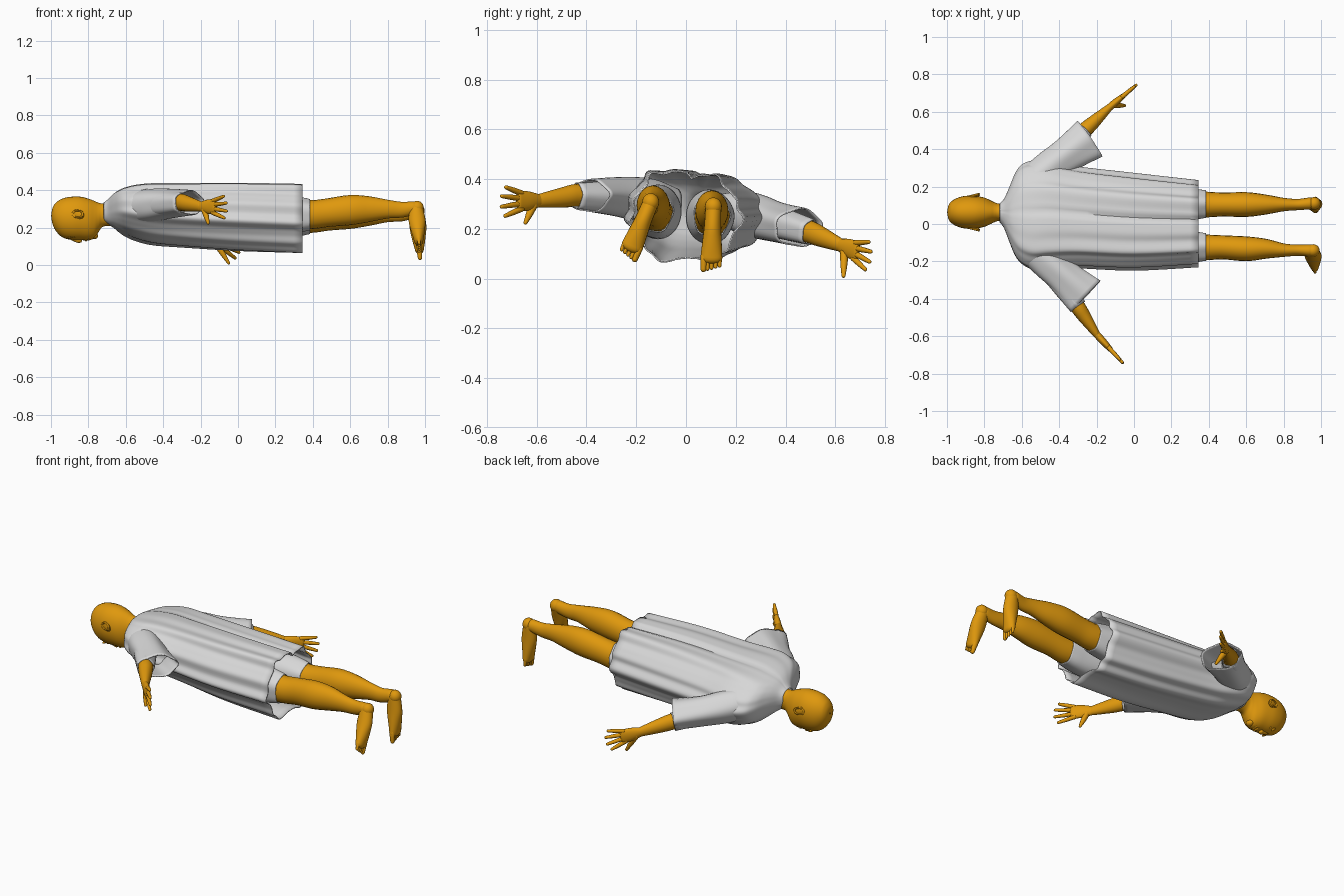
import bpy, math
from mathutils import Vector as V

old = bpy.data.objects.get("Cube")
if old:
    bpy.data.objects.remove(old, do_unlink=True)


def material(name, rgb):
    m = bpy.data.materials.new(name)
    m.use_nodes = True
    m.diffuse_color = (*rgb, 1)
    bsdf = m.node_tree.nodes["Principled BSDF"]
    bsdf.inputs["Base Color"].default_value = (*rgb, 1)
    bsdf.inputs["Roughness"].default_value = 0.7
    return m


SKIN = material("orange skin", (0.74, 0.315, 0.004))
CLOTH = material("pale grey cloth", (0.68, 0.68, 0.68))


def finish(ob, mat):
    ob.data.materials.append(mat)
    bpy.context.view_layer.objects.active = ob
    ob.select_set(True)
    bpy.ops.object.shade_smooth_by_angle(angle=math.radians(50))
    ob.select_set(False)


def spline(pts, steps):
    """Catmull-Rom interpolation of section tuples."""
    out, n = [], len(pts)
    for i in range(n - 1):
        quad = [pts[max(i - 1, 0)], pts[i], pts[i + 1], pts[min(i + 2, n - 1)]]
        for s in range(steps):
            t = s / steps
            out.append([b + 0.5 * t * (c - a + t * (2*a - 5*b + 4*c - d + t * (3*(b - c) + d - a)))
                        for a, b, c, d in zip(*quad)])
    return out + [list(pts[-1])]


def tube(name, pts, mat, up=(0, 0, 1), axis=None, segs=20, steps=5, caps=True,
         power=1.0, fold=None, thick=0):
    """Loft elliptical sections (x, y, z, half width, half height) along a path."""
    secs = spline(pts, steps)
    n = len(secs)
    rings = []
    for i, s in enumerate(secs):
        t = V(axis) if axis else V(secs[min(i + 1, n - 1)][:3]) - V(secs[max(i - 1, 0)][:3])
        rings.append((V(s[:3]), t.normalized(), s[3], s[4], i / (n - 1)))
    if caps:
        def dome(ring, sign):
            c, t, a, b, u = ring
            return [(c + t * sign * min(a, b) * math.sin(k), t, a * math.cos(k), b * math.cos(k), u)
                    for k in (0.4, 0.8, 1.2, 1.5)]
        rings = dome(rings[0], -1)[::-1] + rings + dome(rings[-1], 1)
    verts, faces = [], []
    for c, t, a, b, u in rings:
        side = V(up).cross(t).normalized()
        top = t.cross(side)
        for k in range(segs):
            ang = 2 * math.pi * k / segs
            ca, sa = math.cos(ang), math.sin(ang)
            f = fold(ang, u) if fold else 1
            verts.append(c + side * math.copysign(abs(ca) ** power, ca) * a * f
                         + top * math.copysign(abs(sa) ** power, sa) * b * f)
    for r in range(len(rings) - 1):
        for k in range(segs):
            q, j = r * segs, (k + 1) % segs
            faces.append((q + k, q + j, q + segs + j, q + segs + k))
    if caps:
        faces += [tuple(range(segs))[::-1], tuple(range(len(verts) - segs, len(verts)))]
    me = bpy.data.meshes.new(name)
    me.from_pydata(verts, [], faces)
    ob = bpy.data.objects.new(name, me)
    bpy.context.collection.objects.link(ob)
    finish(ob, mat)
    if thick:
        ob.modifiers.new("thickness", "SOLIDIFY").thickness = thick
    return ob


def ball(name, loc, size, rot=(0, 0, 0)):
    bpy.ops.mesh.primitive_uv_sphere_add(segments=20, ring_count=12, location=loc, rotation=rot)
    ob = bpy.context.object
    ob.name, ob.scale = name, size
    finish(ob, SKIN)


# Head, facing down, with the crown toward -x
HY = 0.063
head = [(-.997, .264, .004, .004), (-.995, .263, .026, .03), (-.988, .261, .044, .052),
        (-.975, .258, .059, .074), (-.95, .253, .074, .097), (-.92, .251, .084, .11),
        (-.88, .25, .089, .116), (-.84, .249, .086, .116), (-.80, .244, .078, .111),
        (-.768, .243, .064, .1), (-.745, .255, .053, .078), (-.72, .268, .047, .062),
        (-.66, .275, .055, .065)]
tube("head_and_neck", [(x, HY, z, a, b) for x, z, a, b in head], SKIN, axis=(1, 0, 0), segs=32)
tube("nose", [(-.89, HY, .141, .008, .008), (-.86, HY, .132, .011, .012),
              (-.845, HY, .13, .017, .011)], SKIN, segs=12)
for z, x in ((.134, -.812), (.139, -.798)):
    ball("lip", (x, HY, z), (.008, .024, .007))
ball("chin", (-.768, HY, .156), (.02, .026, .017))
for s, side in ((1, "left"), (-1, "right")):
    ball(side + "_brow", (-.9, HY + s * .032, .148), (.009, .024, .007))
    ball(side + "_eye", (-.878, HY + s * .034, .151), (.008, .014, .007))
    ball(side + "_ear", (-.855, HY + s * .085, .272), (.034, .009, .023), (0, .4, s * .25))
    bpy.ops.mesh.primitive_torus_add(location=(-.857, HY + s * .091, .273), major_radius=.022,
                                     minor_radius=.005, major_segments=24, minor_segments=8,
                                     rotation=(math.pi / 2, 0, s * .25))
    rim = bpy.context.object
    rim.name, rim.scale = side + "_ear_rim", (1.25, .85, 1)
    finish(rim, SKIN)


# Gown body: broad pleats deepen toward the open hem, with a seam down the back
def pleats(ang, u):
    wave = .45 * math.sin(6 * ang + .6) + .45 * math.sin(11 * ang + 1) + .2 * math.sin(17 * ang)
    seam = math.exp(-((ang - math.pi / 2) / .05) ** 2)
    belly = math.exp(-((ang - 4.4) / .16) ** 2)
    return 1 + u ** 1.4 * (.085 * wave + .13 * belly) - seam * (.02 + .1 * u * u)


gown = [(-.718, .06, .282, .05, .052), (-.695, .056, .285, .078, .066), (-.665, .05, .29, .15, .088),
        (-.635, .05, .288, .22, .107), (-.6, .05, .284, .262, .124), (-.54, .046, .279, .285, .143),
        (-.45, .045, .273, .28, .158), (-.3, .033, .268, .26, .165), (0, .01, .26, .246, .176),
        (.345, 0, .252, .216, .18)]
tube("gown_body", gown, CLOTH, up=(0, .16, 1), axis=(1, 0, 0), segs=144, caps=False,
     power=.87, fold=pleats, thick=.006)


# Sleeves: start inside the shoulders and flare to wide open cuffs
def ripples(ang, u):
    return 1 + .05 * u * math.sin(5 * ang + 1)


sleeves = {
    "left": [(-.585, .13, .28, .05, .06), (-.53, .225, .266, .088, .085),
             (-.46, .29, .247, .093, .088), (-.36, .365, .224, .094, .08),
             (-.235, .452, .205, .115, .078)],
    "right": [(-.585, -.04, .302, .05, .06), (-.535, -.125, .31, .088, .085),
              (-.47, -.195, .318, .093, .088), (-.37, -.287, .328, .092, .078),
              (-.26, -.39, .333, .114, .066)]}
for side, pts in sleeves.items():
    tube(side + "_sleeve", pts, CLOTH, segs=48, caps=False, fold=ripples, thick=.006)


# Arms with close undersleeves, and hands
def arm(side, shoulder, elbow, wrist, tip, thumb):
    S, E, W, T, B = map(V, (shoulder, elbow, wrist, tip, thumb))
    tube(side + "_arm", [(*S, .06, .06), (*S.lerp(E, .5), .052, .052), (*E, .042, .046),
                         (*E.lerp(W, .4), .036, .041), (*W, .02, .027)], SKIN)
    tube(side + "_undersleeve", [(*S, .066, .068), (*S.lerp(E, .5), .061, .064),
                                 (*E.lerp(W, .08), .047, .052)],
         CLOTH, segs=32, caps=False, fold=ripples, thick=.004)
    d = (T - W).normalized()
    v = (V((0, 0, 1)) - d * d.z).normalized()
    length = (T - W).length
    K = W + d * length * .5
    tube(side + "_palm", [(*W, .019, .026), (*W.lerp(K, .5), .019, .038), (*K, .014, .041)], SKIN)
    for i, reach in enumerate((.86, 1, .98, .8)):
        off = i - 1.5
        base = K - d * .012 + v * off * .021
        end = base + (d + v * off * .2).normalized() * length * .5 * reach
        tube(f"{side}_finger_{i + 1}", [(*base, .012, .012), (*base.lerp(end, .5), .011, .011),
                                        (*end, .008, .008)], SKIN, segs=10, steps=3)
    root = W + d * .03 - v * .015
    tube(side + "_thumb", [(*root, .018, .018), (*root.lerp(B, .55), .014, .014),
                           (*B, .008, .008)], SKIN, segs=10, steps=3)


arm("left", (-.5, .25, .26), (-.275, .49, .19), (-.135, .62, .135), (.018, .748, .085),
    (-.05, .633, .011))
arm("right", (-.5, -.17, .315), (-.31, -.43, .335), (-.2, -.59, .313), (-.053, -.75, .31),
    (-.16, -.645, .225))


# Legs, short trouser legs and bare feet
def leg(side, y0, y1, z0, heel, toe):
    H, T = V(heel), V(toe)
    mid = (y0 + y1) / 2
    tube(side + "_leg", [(.3, y0, z0, .075, .08), (.4, y0, z0 + .002, .068, .077),
                         (.48, y0, z0 + .012, .064, .076), (.6, mid, z0 + .026, .066, .08),
                         (.7, mid, z0 + .031, .054, .069), (.8, y1, z0 + .031, .036, .05),
                         (.875, y1, z0 + .028, .03, .042), (.94, H.y, H.z, .032, .036)], SKIN)
    tube(side + "_trouser_leg", [(.12, y0 * .9, z0, .095, .11), (.25, y0, z0, .09, .104),
                                 (.33, y0, z0, .081, .094), (.385, y0, z0, .073, .082)],
         CLOTH, segs=40, caps=False, fold=ripples, thick=.005)
    d = (T - H).normalized()
    P = H.lerp(T, .8)
    ball(side + "_heel", H + V((.006, 0, .002)), (.035, .034, .036))
    tube(side + "_foot", [(*H, .032, .036), (*H.lerp(T, .3), .034, .045),
                          (*H.lerp(T, .55), .039, .037), (*P, .044, .024)], SKIN, up=(1, 0, 0))
    across = d.cross(V((1, 0, 0))).normalized()
    inner = 1 if (across.y > 0) == (y0 < 0) else -1
    for i, reach in enumerate((1, .97, .88, .78, .68)):
        base = P + across * inner * (.03 - i * .016) - d * .005
        end = base + d * (T - P).length * reach
        r = .014 if i == 0 else .009
        tube(f"{side}_toe_{i + 1}", [(*base, r, r + .003), (*end, r * .85, r * .85)],
             SKIN, up=(1, 0, 0), segs=10, steps=2)


leg("left", .104, .104, .248, (.957, .11, .288), (.973, .1, .032))
leg("right", -.125, -.14, .268, (.952, -.142, .305), (.97, -.235, .085))
